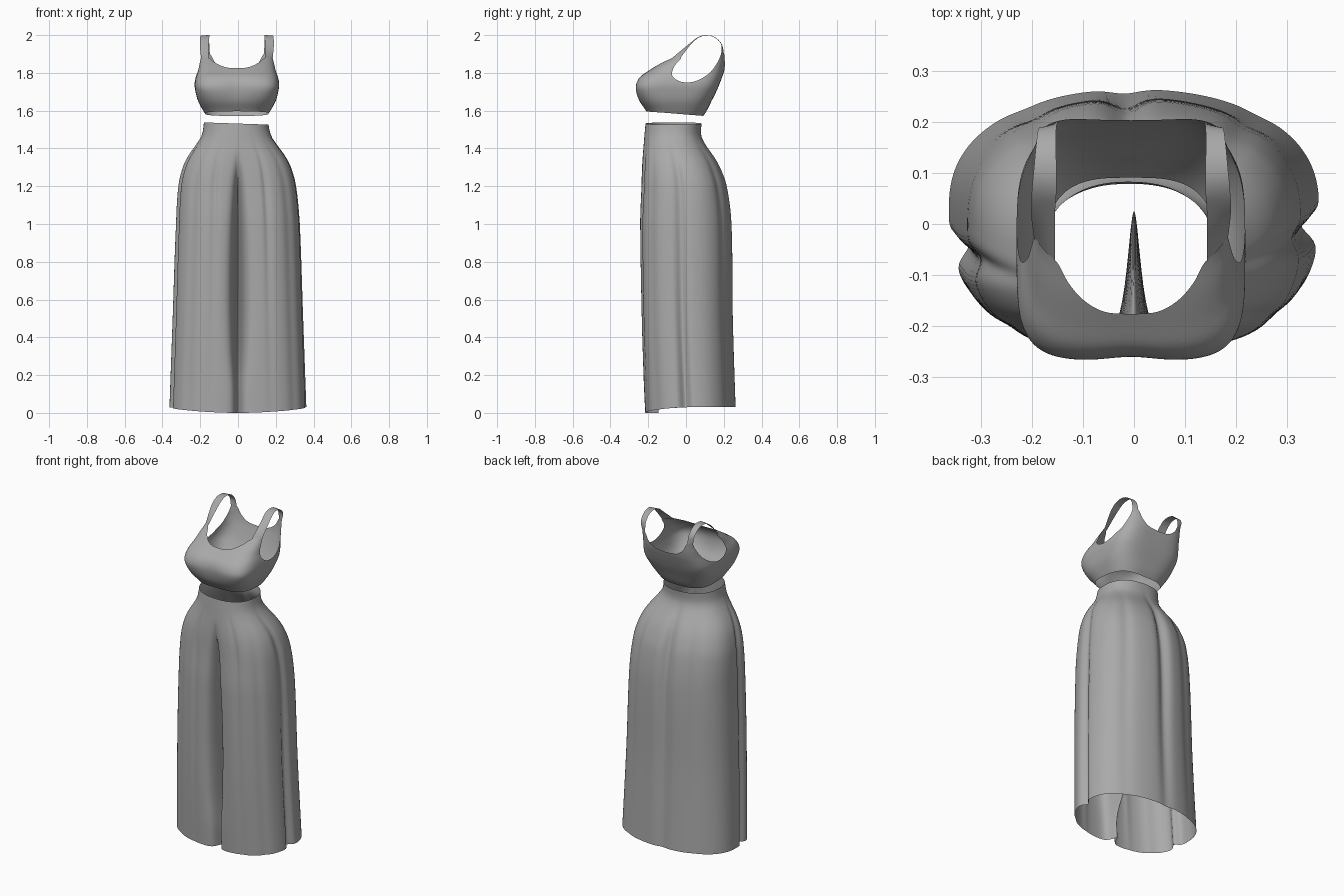
import bpy
import math

if "Cube" in bpy.data.objects:
    bpy.data.objects.remove(bpy.data.objects["Cube"])

grey = bpy.data.materials.new("grey_cloth")
grey.diffuse_color = (0.4, 0.4, 0.4, 1)
grey.use_nodes = True
grey.node_tree.nodes["Principled BSDF"].inputs["Base Color"].default_value = grey.diffuse_color


def curve(keys, t):
    """Smooth interpolation through rows of (t, value, value, ...)."""
    t = min(max(t, keys[0][0]), keys[-1][0])
    i = 0
    while i < len(keys) - 2 and t > keys[i + 1][0]:
        i += 1
    a, b = keys[i], keys[i + 1]
    p, q = keys[max(i - 1, 0)], keys[min(i + 2, len(keys) - 1)]
    h = b[0] - a[0]
    u = (t - a[0]) / h
    out = []
    for k in range(1, len(a)):
        ma = (b[k] - p[k]) / (b[0] - p[0]) * h
        mb = (q[k] - a[k]) / (q[0] - a[0]) * h
        out.append(a[k] * (2*u**3 - 3*u**2 + 1) + ma * (u**3 - 2*u**2 + u)
                   + b[k] * (3*u**2 - 2*u**3) + mb * (u**3 - u**2))
    return out


def section(a, w, yf, yb, n, cx=0.0):
    """Point on a rounded-box outline; angle 0 is the front, 90 degrees is +x."""
    s, c = math.sin(a), math.cos(a)
    r = (abs(s)**n + abs(c)**n) ** (-1 / n)
    return cx + w * s * r, (yf + yb) / 2 - (yb - yf) / 2 * c * r


def sheet(name, rows, closed):
    """Cloth surface through rows of points."""
    m = len(rows[0])
    verts = [p for row in rows for p in row]
    faces = []
    for i in range(len(rows) - 1):
        for j in range(m if closed else m - 1):
            k = (j + 1) % m
            faces.append((i*m + j, i*m + k, (i+1)*m + k, (i+1)*m + j))
    me = bpy.data.meshes.new(name)
    me.from_pydata(verts, [], faces)
    me.materials.append(grey)
    for f in me.polygons:
        f.use_smooth = True
    ob = bpy.data.objects.new(name, me)
    bpy.context.collection.objects.link(ob)
    return ob


def bump(a, centre, width):
    d = (a - math.radians(centre) + math.pi) % (2 * math.pi) - math.pi
    return math.exp(-(d / math.radians(width))**2)


# ---- Skirt: height, half width, front y, back y
SKIRT = [(0, .364, -.22, .265), (.5, .346, -.243, .25), (1.0, .328, -.25, .243),
         (1.2, .312, -.24, .218), (1.3, .287, -.235, .182), (1.36, .257, -.23, .147),
         (1.42, .214, -.224, .104), (1.47, .183, -.22, .08), (1.535, .17, -.214, .083)]
# Pleats: angle, width, depth at hem, depth at hip
PLEATS = [(-74, 6, .035, .02), (84, 6, .035, .015), (183, 6, .008, .03),
          (-22, 3, .002, .01), (27, 3, .002, .01), (-42, 5, .005, .006),
          (48, 5, .005, .006), (140, 6, .003, .01), (-145, 6, .003, .01)]
# Central front fold: height, depth
FOLD = [(0, .075), (.15, .085), (.35, .19), (.6, .27), (.85, .23), (1.1, .12),
        (1.28, .03), (1.4, 0), (1.6, 0)]


def skirt_point(a, v):
    top = 1.532 - .006 * math.sin(a)
    hem = .03 - .03 * max(0, math.cos(a))**2
    z = hem + (top - hem) * v
    w, yf, yb = curve(SKIRT, z)
    low = min(1, max(0, (1.5 - z) / .3))
    low = low * low * (3 - 2 * low)
    n = 2.3 + low * (.7 * (1 + math.cos(a)) / 2 - .1)
    cx = -.01 * max(0, (z - 1) / .53)
    x, y = section(a, w, yf, yb, n, cx)
    # side, back and waist pleats press inwards
    cy = (yf + yb) / 2
    d = math.hypot(x, y - cy)
    h = min(1, z / 1.2)
    press = sum((d0 + (d1 - d0) * h) * bump(a, c, wd) for c, wd, d0, d1 in PLEATS)
    f = 1 - press * low / d
    x, y = x * f, cy + (y - cy) * f
    # narrow central fold
    if math.cos(a) > 0:
        y += max(0, curve(FOLD, z)[0]) / (1 + (x / .017)**2)
    return x, y, z


HALF = 110
angles = [math.copysign(math.pi * abs(i / HALF)**1.4, i) for i in range(-HALF, HALF)]
sheet("skirt", [[skirt_point(a, r / 60) for a in angles] for r in range(61)], True)

# ---- Crop top: height, half width, front y, back y
SHIFT = -.006
BODICE = [(1.57, .158, -.195, .09), (1.6, .178, -.212, .11), (1.65, .205, -.247, .135),
          (1.7, .219, -.265, .16), (1.74, .224, -.265, .177), (1.78, .217, -.243, .192),
          (1.81, .207, -.2, .202), (1.85, .2, -.138, .21), (1.88, .196, -.085, .212),
          (1.91, .2, -.045, .212)]
# Upper edge of the bodice by angle: neckline, strap roots and armhole
EDGE = [(0, 1.825), (14, 1.828), (24, 1.84), (33, 1.86), (40, 1.88), (58, 1.88),
        (66, 1.83), (75, 1.79), (90, 1.757), (105, 1.75), (116, 1.765), (124, 1.8),
        (129, 1.855), (133, 1.9), (142, 1.9), (148, 1.86), (160, 1.825), (180, 1.815)]


def bodice_at(a, z):
    w, yf, yb = curve(BODICE, z)
    n = 3 + min(1, max(0, (z - 1.6) / .12))
    n += .6 * max(0, math.cos(a)) * math.exp(-((z - 1.72) / .05)**2)
    x, y = section(a, w, yf, yb, n)
    # shallow hollow between the two sides of the bust
    if math.cos(a) > 0:
        y += .007 * math.exp(-(x / .06)**2) * math.exp(-((z - 1.72) / .07)**2)
    return x + SHIFT, y, z


def bodice_point(a, v):
    bottom = 1.584 + .013 * math.cos(a)
    top = curve(EDGE, abs(math.degrees(a)))[0]
    return bodice_at(a, bottom + (top - bottom) * v)


ring = [math.radians(i * 1.5 - 180) for i in range(240)]
sheet("bodice", [[bodice_point(a, r / 28) for a in ring] for r in range(29)], True)


# ---- Shoulder straps, mirrored
def root(degrees, z):
    x, y, z = bodice_at(math.radians(degrees), z)
    return x - SHIFT, y, z


for side, name in ((1, "right_strap"), (-1, "left_strap")):
    keys = [(0, *root(40, 1.875), *root(58, 1.875)),
            (1, .149, .015, 1.952, .196, .025, 1.95),
            (2, .146, .065, 1.99, .194, .068, 1.987),
            (3, .146, .11, 2.0, .19, .11, 1.998),
            (4, .147, .155, 1.988, .186, .153, 1.986),
            (5, .146, .19, 1.95, .181, .187, 1.948),
            (6, *root(142, 1.895), *root(133, 1.895))]
    rows = []
    for i in range(37):
        p = curve(keys, i / 6)
        row = []
        for j in range(5):
            t = j / 4
            x, y, z = (p[k] + (p[k + 3] - p[k]) * t for k in range(3))
            row.append((side * x + SHIFT, y, z))
        rows.append(row if side > 0 else row[::-1])
    sheet(name, rows, False)
